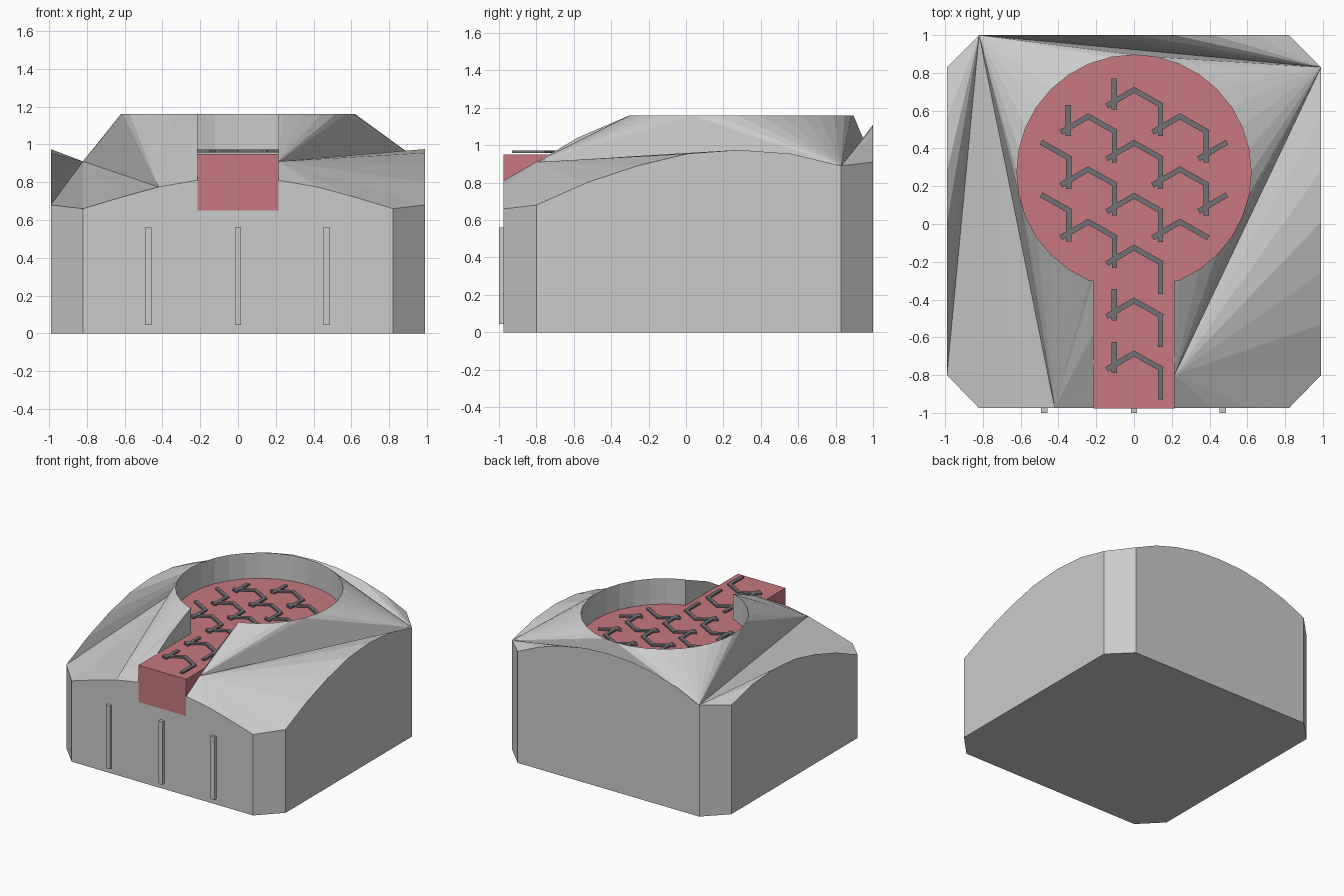
import bpy, bmesh, math
from mathutils import Vector

if "Cube" in bpy.data.objects:
    bpy.data.objects.remove(bpy.data.objects["Cube"])

CY, R, W = 0.275, 0.62, 0.215          # pocket centre, radius, channel half width
FRONT, BACK, SIDE = -0.975, 1.0, 0.99
TOP, FLOOR, LOW = 1.16, 0.95, 0.65


def material(name, colour):
    m = bpy.data.materials.new(name)
    m.diffuse_color = (*colour, 1)
    m.use_nodes = True
    m.node_tree.nodes["Principled BSDF"].inputs["Base Color"].default_value = m.diffuse_color
    return m


def finish(name, bm, mat=None):
    bmesh.ops.recalc_face_normals(bm, faces=bm.faces)
    me = bpy.data.meshes.new(name)
    bm.to_mesh(me)
    bm.free()
    ob = bpy.data.objects.new(name, me)
    bpy.context.collection.objects.link(ob)
    if mat:
        me.materials.append(mat)
    return ob


red = material("red", (0.57, 0.19, 0.21))
black = material("black", (0.17, 0.17, 0.18))

# Keyhole outline: round pocket with a channel to the front
circle = [(R * math.cos(math.radians(11.25 * i)), CY + R * math.sin(math.radians(11.25 * i)))
          for i in range(-6, 23)]
rim_xy = [(W, -0.30)] + circle + [(-W, -0.30)]

# Body: chamfered block with an arched upper edge and a faceted roof
bm = bmesh.new()
V = lambda x, y, z: bm.verts.new((x, y, z))
front_z = [(0.215, 0.81), (0.42, 0.775), (0.62, 0.72), (0.82, 0.66)]
side_yz = [(-0.80, 0.68), (-0.53, 0.80), (-0.26, 0.89), (0.01, 0.955),
           (0.28, 0.975), (0.56, 0.955), (0.83, 0.89)]
back_z = [(0.82, 0.91), (0.62, 1.0), (0.42, 1.06), (0.21, 1.10), (0, 1.11),
          (-0.21, 1.10), (-0.42, 1.06), (-0.62, 1.0), (-0.82, 0.91)]
front_r = [V(x, FRONT, z) for x, z in front_z]
front_l = [V(-x, FRONT, z) for x, z in reversed(front_z)]
right = [V(SIDE, y, z) for y, z in side_yz]
left = [V(-SIDE, y, z) for y, z in reversed(side_yz)]
back = [V(x, BACK, z) for x, z in back_z]
rim = [V(x, y, TOP) for x, y in rim_xy]
edge_r = [V(W, -0.80, 0.91), V(W, -0.58, 1.04)]
edge_l = [V(-W, -0.58, 1.04), V(-W, -0.80, 0.91)]


def fan(hub, pts):
    for a, b in zip(pts, pts[1:]):
        bm.faces.new((hub, a, b))


P, Q, S, T = edge_r[0], right[-1], back[-1], front_l[2]
fan(P, front_r + right)
fan(P, [edge_r[1]] + rim[:6])
fan(Q, [P] + rim[5:16] + [S])
fan(Q, back)
fan(S, rim[15:25] + [T])
fan(S, left + front_l[:3])
fan(T, rim[24:] + edge_l + [front_l[3]])

# Outer walls and underside
base = [V(x, y, 0) for x, y in ((-0.82, FRONT), (0.82, FRONT), (SIDE, -0.8), (SIDE, 0.83),
                                (0.82, BACK), (-0.82, BACK), (-SIDE, 0.83), (-SIDE, -0.8))]
bm.faces.new(base)
low = [V(x, y, LOW) for x, y in [(W, FRONT), (W, -0.8), (W, -0.58)] + rim_xy
       + [(-W, -0.58), (-W, -0.8), (-W, FRONT)]]
bm.faces.new(front_l + [low[-1], low[0]] + front_r + [base[1], base[0]])
bm.faces.new([front_r[-1], right[0], base[2], base[1]])
bm.faces.new(right + [base[3], base[2]])
bm.faces.new([right[-1], back[0], base[4], base[3]])
bm.faces.new(back + [base[5], base[4]])
bm.faces.new([back[-1], left[0], base[6], base[5]])
bm.faces.new(left + [base[7], base[6]])
bm.faces.new([left[-1], front_l[0], base[0], base[7]])

# Pocket walls and floor
inner = [front_r[0]] + edge_r + rim + edge_l + [front_l[-1]]
for i in range(len(inner) - 1):
    bm.faces.new((inner[i], inner[i + 1], low[i + 1], low[i]))
bm.faces.new(low)
finish("body", bm)

# Red keyhole floor
bm = bmesh.new()
outline = [(W, FRONT - 0.001)] + rim_xy + [(-W, FRONT - 0.001)]
face = bm.faces.new([bm.verts.new((x, y, LOW)) for x, y in outline])
new = bmesh.ops.extrude_face_region(bm, geom=[face])["geom"]
bmesh.ops.translate(bm, verts=[v for v in new if isinstance(v, bmesh.types.BMVert)],
                    vec=(0, 0, FLOOR - LOW))
finish("red_floor", bm, red)


def box(bm, x0, x1, y0, y1, z0, z1):
    vs = bmesh.ops.create_cube(bm, size=1)["verts"]
    for v in vs:
        v.co = Vector(((x0 + x1) / 2 + v.co.x * (x1 - x0), (y0 + y1) / 2 + v.co.y * (y1 - y0),
                       (z0 + z1) / 2 + v.co.z * (z1 - z0)))
    return vs


# Honeycomb strips: each cell draws some of its four bars (start, end from its apex)
BARS = {"A": ((-0.145, -0.085), (0.006, 0.003)), "B": ((-0.006, 0.003), (0.15, -0.085)),
        "C": ((0.14, -0.07), (0.14, -0.245)), "D": ((-0.105, -0.105), (-0.105, 0.06))}
cells = [(0, 0.71, "ABCD"), (-1, 0.57, "ABCD"), (1, 0.57, "ABC"), (0, 0.43, "ABC"),
         (-1, 0.29, "ABC"), (1, 0.29, "ABC"), (0, 0.15, "ABC"), (-1, 0.012, "ABC"),
         (1, 0.012, "AB"), (0, -0.125, "ABC"), (0, -0.405, "ABCD"), (0, -0.685, "ABCD"),
         (-2, 0.43, "BC"), (-2, 0.152, "BC"), (2, 0.43, "A"), (2, 0.152, "A")]
bm = bmesh.new()
for col, y, keys in cells:
    for k in keys:
        a, b = (Vector((col * 0.243 + p[0], y + p[1])) for p in BARS[k])
        d, mid = b - a, (a + b) / 2
        ang = math.atan2(d.y, d.x)
        c, s = math.cos(ang), math.sin(ang)
        for v in box(bm, -d.length / 2, d.length / 2, -0.014, 0.014, 0.958, 0.972):
            v.co = (mid.x + c * v.co.x - s * v.co.y, mid.y + s * v.co.x + c * v.co.y, v.co.z)
finish("honeycomb_strips", bm, black)

# Front ribs
for i, x in enumerate((-0.475, 0, 0.47)):
    bm = bmesh.new()
    box(bm, x - 0.017, x + 0.017, -1.0, FRONT + 0.01, 0.045, 0.56)
    finish(f"front_rib_{i + 1}", bm)
